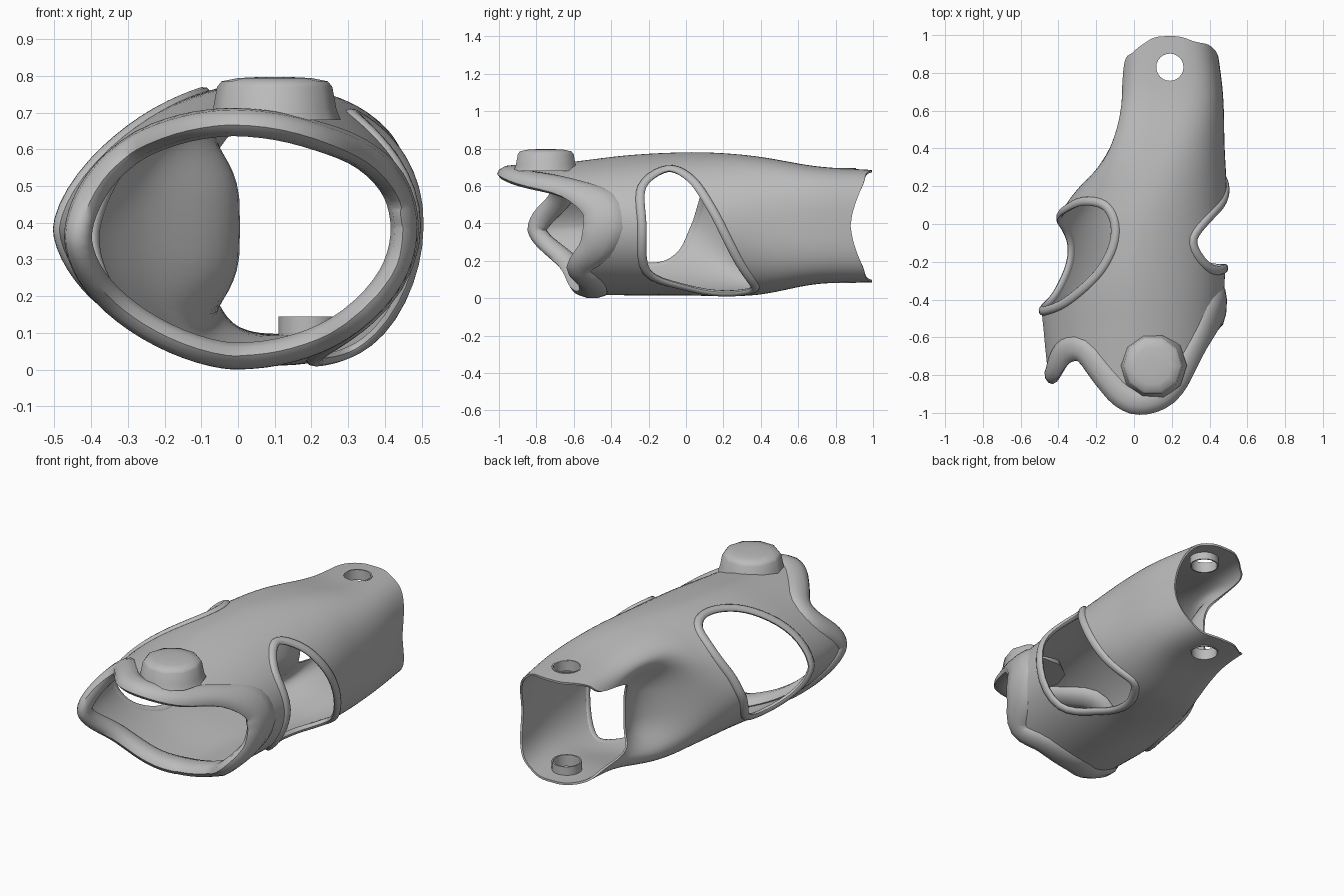
import bpy, bmesh, math
from mathutils import Vector

old = bpy.data.objects.get("Cube")
if old:
    bpy.data.objects.remove(old, do_unlink=True)

grey = bpy.data.materials.new("plain_grey")
grey.use_nodes = True
grey.diffuse_color = (0.5, 0.5, 0.5, 1)
grey.node_tree.nodes["Principled BSDF"].inputs["Base Color"].default_value = (0.5, 0.5, 0.5, 1)

# Shell stations: y, right side x, left side x, bottom z, top z, squareness of each side
STATIONS = [
    (-1.0, -.43, .42, .02, .685, 1.75, 2), (-.6, -.475, .46, .02, .73, 1.65, 2),
    (-.3, -.49, .48, .015, .765, 1.62, 2), (0, -.415, .49, .015, .78, 1.75, 2),
    (.2, -.31, .49, .01, .775, 2.2, 2.1), (.4, -.195, .48, .02, .755, 3.2, 2.4),
    (.7, -.095, .47, .075, .705, 4, 3), (1.0, -.07, .43, .085, .685, 4, 3)]
# End outlines: angle around the tube, y (front also has rim half width)
FRONT = [
    (0, -.435, .115), (20, -.465, .105), (40, -.63, .07), (60, -.86, .07), (80, -.94, .07),
    (100, -.91, .07), (115, -.80, .07), (130, -.67, .07), (145, -.67, .07), (165, -.77, .06),
    (180, -.80, .05), (195, -.76, .05), (220, -.62, .06), (250, -.55, .07), (270, -.50, .08),
    (300, -.50, .08), (320, -.57, .07), (340, -.48, .095), (360, -.435, .115)]
BACK = [(0, .88), (25, .925), (42, .95), (65, .965), (90, .995), (105, .955), (122, .91),
        (145, .85), (155, .68), (165, .6), (195, .6), (205, .68), (215, .85), (238, .91),
        (255, .955), (270, .995), (295, .965), (318, .95), (335, .925), (360, .88)]
# Window outlines: angle, y
HIGH_EYE = [(180, -.46), (146, -.43), (122, -.3), (111, -.15), (111, 0), (122, .1), (144, .12),
            (166, .08), (186, .04), (207, -.02), (219, -.12), (219, -.26), (206, -.4)]
LOW_EYE = [(33, -.235), (51, -.1), (40, .02), (14, .13), (-22, .26), (-60, .37), (-72, .28),
           (-72, .15), (-63, 0), (-42, -.21), (0, -.235)]


def lookup(table, x):
    """Smooth interpolation of a table by its first column."""
    x = min(max(x, table[0][0]), table[-1][0])
    k = max(i for i in range(len(table) - 1) if table[i][0] <= x)
    a, b = table[k], table[k + 1]
    p, q = table[max(k - 1, 0)], table[min(k + 2, len(table) - 1)]
    h = b[0] - a[0]
    t = (x - a[0]) / h
    out = []
    for c in range(1, len(a)):
        ma = (b[c] - p[c]) / (b[0] - p[0]) * h
        mb = (q[c] - a[c]) / (q[0] - a[0]) * h
        out.append(a[c] * (1 + 2 * t) * (1 - t) ** 2 + ma * t * (1 - t) ** 2
                   + b[c] * t * t * (3 - 2 * t) + mb * t * t * (t - 1))
    return out


def centre(y):
    l, r, b, t = lookup(STATIONS, y)[:4]
    return Vector(((l + r) / 2, y, (b + t) / 2))


def surf(a, y):
    """Point on the outer shell at an angle in degrees and a y position."""
    l, r, b, t, n_low, n_high = lookup(STATIONS, y)
    c, s = math.cos(math.radians(a)), math.sin(math.radians(a))
    n = n_low if c < 0 else n_high
    x = math.copysign(abs(c) ** (2 / n), c) * (r - l) / 2
    z = math.copysign(abs(s) ** (2 / n), s) * (t - b) / 2
    dent = .15 * math.exp(-((y - .47) / .2) ** 2) * max(0, -c) ** 8
    return centre(y) + Vector((x + dent, 0, z))


def normal(a, y):
    dy = surf(a, y + .02) - surf(a, y - .02)
    da = surf(a + 2, y) - surf(a - 2, y)
    return dy.cross(da).normalized()


def smooth_loop(pts, n=5):
    """Closed rounded loop through the given points."""
    out = []
    for i in range(len(pts)):
        p, a, b, q = (Vector(pts[(i + k) % len(pts)]) for k in (-1, 0, 1, 2))
        for k in range(n):
            t = k / n
            out.append(a + (b - p) * t / 2 + (p * 2 - a * 5 + b * 4 - q) * t * t / 2
                       + (a * 3 - b * 3 + q - p) * t ** 3 / 2)
    return out


def finish(name, bm, fix=True):
    if fix:
        bmesh.ops.recalc_face_normals(bm, faces=bm.faces)
    mesh = bpy.data.meshes.new(name)
    bm.to_mesh(mesh)
    bm.free()
    ob = bpy.data.objects.new(name, mesh)
    bpy.context.collection.objects.link(ob)
    mesh.materials.append(grey)
    return ob


def activate(ob):
    bpy.ops.object.select_all(action='DESELECT')
    ob.select_set(True)
    bpy.context.view_layer.objects.active = ob


def soften(ob, angle=40):
    activate(ob)
    bpy.ops.object.shade_smooth_by_angle(angle=math.radians(angle))


def grid(name, rows, wrap_rows=True, wrap_cols=True, caps=False, fix=True):
    """Mesh from rows of points, optionally closed either way."""
    bm = bmesh.new()
    vs = [[bm.verts.new(p) for p in row] for row in rows]
    n, m = len(vs), len(vs[0])
    for i in range(n if wrap_rows else n - 1):
        for j in range(m if wrap_cols else m - 1):
            k, l = (i + 1) % n, (j + 1) % m
            bm.faces.new((vs[i][j], vs[i][l], vs[k][l], vs[k][j]))
    if caps:
        bm.faces.new(vs[0])
        bm.faces.new(vs[-1])
    return finish(name, bm, fix)


def window_cutter(name, loop):
    """Thick curved plug that follows the shell on its inner and outer sides."""
    mid = sum(loop, Vector((0, 0))) / len(loop)
    rows = []
    for size, depth in ((.1, .6), (.4, .6), (.7, .6), (1, .6),
                        (1, 1.4), (.7, 1.4), (.4, 1.4), (.1, 1.4)):
        ring = [mid.lerp(p, size) for p in loop]
        rows.append([centre(y).lerp(surf(a, y), depth) for a, y in ring])
    return grid(name, rows, wrap_rows=False, caps=True)


def sweep(name, loop, widths, thick, lift):
    """Flattened rounded band following a loop on the shell."""
    pts = [surf(a, y) for a, y in loop]
    rows = []
    for i, (a, y) in enumerate(loop):
        nrm = normal(a, y)
        tan = pts[(i + 1) % len(pts)] - pts[i - 1]
        side = tan.cross(nrm).normalized()
        rows.append([pts[i] + nrm * (lift + thick * math.sin(f)) + side * widths[i] * math.cos(f)
                     for f in (math.tau * k / 10 for k in range(10))])
    soften(grid(name, rows), 50)


def lathe(name, profile, x, y, segs, closed):
    rows = [[(x + r * math.cos(f), y + r * math.sin(f), z) for f in
             (math.tau * k / segs for k in range(segs))] for r, z in profile]
    return grid(name, rows, wrap_rows=closed, caps=not closed)


# Main tube shell
rows = []
for i in range(90):
    a = i * 4
    y0, y1 = lookup(FRONT, a)[0], lookup(BACK, a)[0]
    rows.append([surf(a, y0 + (y1 - y0) * j / 44) for j in range(45)])
shell = grid("shell", rows, wrap_cols=False, fix=False)
solid = shell.modifiers.new("wall", 'SOLIDIFY')
solid.thickness, solid.offset = .012, -1

# Side windows and pivot hole
loops = {"right_window": smooth_loop(HIGH_EYE), "left_window": smooth_loop(LOW_EYE)}
cutters = [window_cutter(name + "_cutter", loop) for name, loop in loops.items()]
PIVOT = (.19, .83)
cutters.append(lathe("pivot_cutter", [(.073, -.2), (.073, 1)], *PIVOT, 24, False))
for cutter in cutters:
    cutter.hide_render = True
    cut = shell.modifiers.new("cut", 'BOOLEAN')
    cut.operation, cut.object, cut.solver = 'DIFFERENCE', cutter, 'EXACT'
activate(shell)
for mod in list(shell.modifiers):
    bpy.ops.object.modifier_apply(modifier=mod.name)
for cutter in cutters:
    bpy.data.objects.remove(cutter, do_unlink=True)
soften(shell)

# Raised rims around the windows and the front mouth
for name, loop in loops.items():
    sweep(name + "_rim", loop, [.024] * len(loop), .016, 0)
mouth = [(a, lookup(FRONT, a)[0]) for a in range(0, 360, 5)]
sweep("mouth_rim", mouth, [lookup(FRONT, a)[1] for a, y in mouth], .038, -.018)

# Pivot bosses inside the rear tongues
for name, lo, hi in (("lower_boss", .08, .145), ("upper_boss", .635, .695)):
    soften(lathe(name, [(.072, lo), (.08, lo), (.08, hi), (.072, hi)], *PIVOT, 24, True))

# Cap on the nose
soften(lathe("nose_cap", [(.18, .68), (.168, .71), (.157, .77), (.145, .785), (.1, .794),
                          (.04, .797)], .1, -.75, 10, False), 60)
